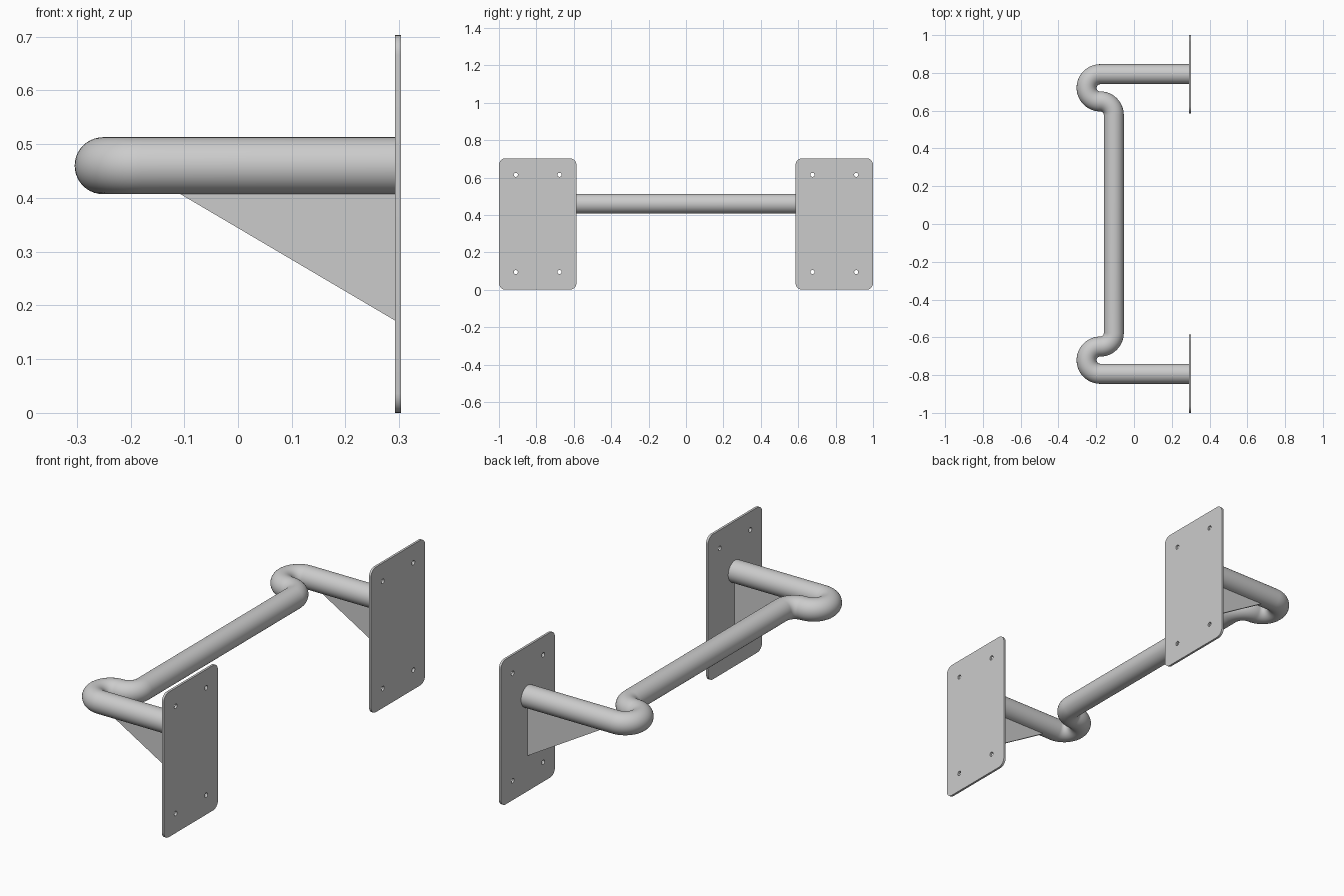
import bpy, bmesh
from math import sin, cos, pi, radians
from mathutils import Vector

cube = bpy.data.objects.get("Cube")
if cube:
    bpy.data.objects.remove(cube, do_unlink=True)

steel = bpy.data.materials.new("grey steel")
steel.use_nodes = True
GREY = (0.6, 0.6, 0.6, 1)
steel.diffuse_color = GREY
steel.node_tree.nodes["Principled BSDF"].inputs["Base Color"].default_value = GREY

ARM_Y, BAR_Z, TUBE_R, BEND_R = 0.793, 0.46, 0.053, 0.072
BEND_X = -0.179                   # both bends turn about this x
PLATE_X, PLATE_T = 0.292, 0.011
PLATE_W, PLATE_H = 0.414, 0.703


def arc(cx, cy, r, start, end, steps):
    angles = [radians(start + (end - start) * i / steps) for i in range(steps + 1)]
    return [(cx + r * cos(a), cy + r * sin(a)) for a in angles]


def add_object(name, bm):
    bmesh.ops.recalc_face_normals(bm, faces=bm.faces)
    mesh = bpy.data.meshes.new(name)
    bm.to_mesh(mesh)
    bm.free()
    mesh.materials.append(steel)
    obj = bpy.data.objects.new(name, mesh)
    bpy.context.collection.objects.link(obj)
    return obj


def smooth(obj):
    bpy.ops.object.select_all(action='DESELECT')
    obj.select_set(True)
    bpy.context.view_layer.objects.active = obj
    bpy.ops.object.shade_smooth_by_angle(angle=radians(35))


def extrude(bm, offset):
    geom = bmesh.ops.extrude_face_region(bm, geom=bm.faces[:])["geom"]
    verts = [v for v in geom if isinstance(v, bmesh.types.BMVert)]
    bmesh.ops.translate(bm, verts=verts, vec=offset)


# Bent tube: arm, U bend, reverse bend, then the mirrored half
half = [(PLATE_X, ARM_Y)]
half += arc(BEND_X, ARM_Y - BEND_R, BEND_R, 90, 270, 24)
half += arc(BEND_X, ARM_Y - 3 * BEND_R, BEND_R, 90, 0, 14)[1:]
path = half + [(x, -y) for x, y in reversed(half)]

SIDES = 40
bm = bmesh.new()
rings = []
for i, (x, y) in enumerate(path):
    before = Vector(path[max(i - 1, 0)])
    after = Vector(path[min(i + 1, len(path) - 1)])
    here = Vector((x, y))
    tangent = ((here - before).normalized() + (after - here).normalized()).normalized()
    side = Vector((-tangent.y, tangent.x))
    ring = []
    for k in range(SIDES):
        a = 2 * pi * k / SIDES
        p = here + side * TUBE_R * cos(a)
        ring.append(bm.verts.new((p.x, p.y, BAR_Z + TUBE_R * sin(a))))
    rings.append(ring)
for r0, r1 in zip(rings, rings[1:]):
    for k in range(SIDES):
        n = (k + 1) % SIDES
        bm.faces.new((r0[k], r0[n], r1[n], r1[k]))
bm.faces.new(rings[0])
bm.faces.new(rings[-1])
smooth(add_object("bent_tube", bm))


# Rounded mounting plate with four screw holes
def mounting_plate(name, y0):
    w, h, r = PLATE_W / 2, PLATE_H / 2, 0.036
    outline = []
    for i, (sy, sz) in enumerate([(1, 1), (-1, 1), (-1, -1), (1, -1)]):
        outline += arc(sy * (w - r), sz * (h - r), r, 90 * i, 90 * i + 90, 8)
    loops = [outline]
    for sy in (-1, 1):
        for sz in (-1, 1):
            loops.append(arc(sy * 0.117, 0.003 + sz * 0.26, 0.011, 0, 345, 23))
    bm = bmesh.new()
    edges = []
    for loop in loops:
        verts = [bm.verts.new((PLATE_X, y0 + y, h + z)) for y, z in loop]
        edges += [bm.edges.new((verts[i - 1], verts[i])) for i in range(len(verts))]
    bmesh.ops.triangle_fill(bm, edges=edges, use_beauty=True, normal=(1, 0, 0))
    extrude(bm, (PLATE_T, 0, 0))
    smooth(add_object(name, bm))


# Thin triangular brace under the arm
def gusset(name, y0):
    t = 0.01
    bm = bmesh.new()
    corners = [(-0.107, BAR_Z - TUBE_R), (PLATE_X, 0.172), (PLATE_X, BAR_Z - TUBE_R)]
    bm.faces.new([bm.verts.new((x, y0 - t / 2, z)) for x, z in corners])
    extrude(bm, (0, t, 0))
    add_object(name, bm)


for label, s in (("front", -1), ("back", 1)):
    mounting_plate(label + "_mounting_plate", s * ARM_Y)
    gusset(label + "_gusset", s * ARM_Y)
